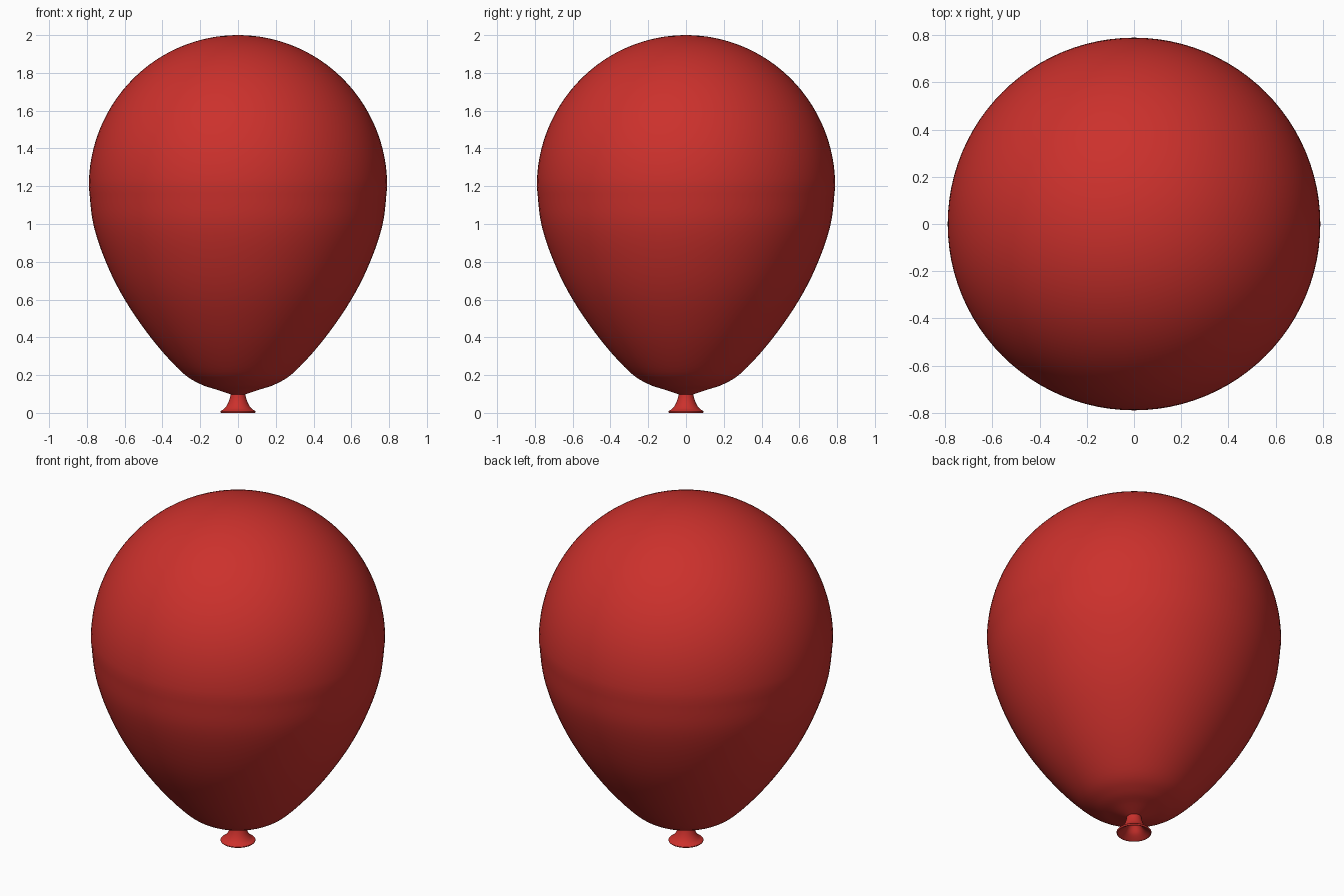
import bpy, math
from mathutils import Vector

if "Cube" in bpy.data.objects:
    bpy.data.objects.remove(bpy.data.objects["Cube"])

red = bpy.data.materials.new("red_rubber")
red.diffuse_color = (0.6, 0.03, 0.025, 1)
red.use_nodes = True
red.node_tree.nodes["Principled BSDF"].inputs["Base Color"].default_value = red.diffuse_color


def smooth_path(pts, n=5):
    """Catmull-Rom curve through (radius, height) points."""
    p = [Vector(q) for q in pts]
    p = [2 * p[0] - p[1]] + p + [2 * p[-1] - p[-2]]
    out = []
    for a, b, c, d in zip(p, p[1:], p[2:], p[3:]):
        for i in range(n):
            t = i / n
            out.append(0.5 * (2 * b + (c - a) * t + (2 * a - 5 * b + 4 * c - d) * t * t
                              + (3 * b - a - 3 * c + d) * t ** 3))
    return out + [p[-2]]


def lathe(name, profile, sides=96):
    """Turn a profile around z; both ends are closed by a pole vertex."""
    rings = profile[1:-1]
    verts = [(0, 0, profile[0][1])]
    for r, z in rings:
        for i in range(sides):
            a = 2 * math.pi * i / sides
            verts.append((r * math.cos(a), r * math.sin(a), z))
    verts.append((0, 0, profile[-1][1]))
    top, last = len(verts) - 1, 1 + (len(rings) - 1) * sides
    faces = []
    for i in range(sides):
        j = (i + 1) % sides
        faces.append((0, 1 + j, 1 + i))
        faces.append((top, last + i, last + j))
        for k in range(len(rings) - 1):
            a, b = 1 + k * sides, 1 + (k + 1) * sides
            faces.append((a + i, a + j, b + j, b + i))
    mesh = bpy.data.meshes.new(name)
    mesh.from_pydata(verts, [], faces)
    mesh.materials.append(red)
    obj = bpy.data.objects.new(name, mesh)
    bpy.context.collection.objects.link(obj)
    bpy.ops.object.select_all(action='DESELECT')
    obj.select_set(True)
    bpy.context.view_layer.objects.active = obj
    bpy.ops.object.shade_smooth_by_angle(angle=math.radians(50))
    return obj


# Balloon body: tapered lower half, round dome above
lower = smooth_path([(0.03, 0.095), (0.11, 0.122), (0.2, 0.153), (0.3, 0.218), (0.455, 0.39),
                     (0.6, 0.6), (0.7, 0.8), (0.766, 1.0), (0.79, 1.2)])
dome = [(0.79 * math.cos(a), 1.2 + 0.8 * math.sin(a))
        for a in (math.pi / 2 * i / 32 for i in range(1, 33))]
lathe("balloon_body", [(0, 0.095)] + [tuple(v) for v in lower] + dome)

# Neck: flared lip, hollow underneath
inside = smooth_path([(0.02, 0.075), (0.03, 0.06), (0.05, 0.027), (0.08, 0.004), (0.09, 0.0)])
outside = smooth_path([(0.093, 0.003), (0.092, 0.01), (0.073, 0.022), (0.056, 0.045),
                       (0.044, 0.075), (0.038, 0.105)])
lathe("balloon_neck", [(0, 0.078)] + [tuple(v) for v in inside + outside] + [(0, 0.108)], 64)
